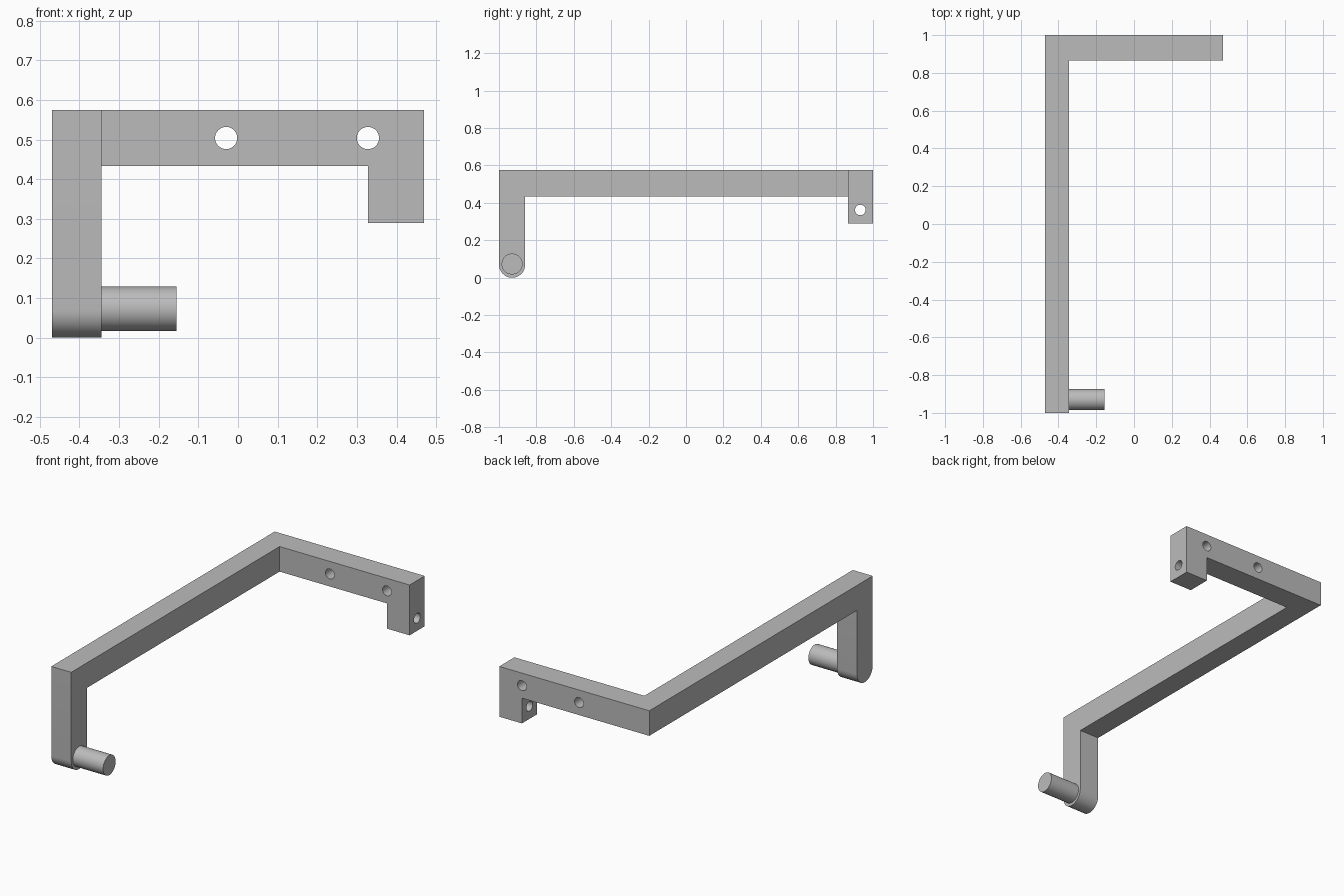
import bpy, bmesh, math
from mathutils import Vector

cube = bpy.data.objects.get("Cube")
if cube:
    bpy.data.objects.remove(cube, do_unlink=True)

grey = bpy.data.materials.new("plain grey")
grey.use_nodes = True
colour = (0.5, 0.5, 0.5, 1)
grey.diffuse_color = colour
grey.node_tree.nodes["Principled BSDF"].inputs["Base Color"].default_value = colour


def extrude_profile(name, points, push):
    """Solid made by sweeping a flat outline along a straight vector."""
    bm = bmesh.new()
    face = bm.faces.new([bm.verts.new(p) for p in points])
    swept = bmesh.ops.extrude_face_region(bm, geom=[face])["geom"]
    verts = [g for g in swept if isinstance(g, bmesh.types.BMVert)]
    bmesh.ops.translate(bm, verts=verts, vec=push)
    bmesh.ops.recalc_face_normals(bm, faces=bm.faces)
    mesh = bpy.data.meshes.new(name)
    bm.to_mesh(mesh)
    bm.free()
    mesh.materials.append(grey)
    obj = bpy.data.objects.new(name, mesh)
    bpy.context.collection.objects.link(obj)
    return obj


def rod(name, start, end, radius, sides=48):
    """Round bar between two points."""
    start, end = Vector(start), Vector(end)
    turn = (end - start).to_track_quat("Z", "Y")
    ring = [start + turn @ Vector((radius * math.cos(a), radius * math.sin(a), 0))
            for a in (math.tau * i / sides for i in range(sides))]
    return extrude_profile(name, ring, end - start)


def select_only(obj):
    bpy.ops.object.select_all(action="DESELECT")
    obj.select_set(True)
    bpy.context.view_layer.objects.active = obj


def combine(obj, other, operation):
    """Apply a boolean and discard the helper."""
    select_only(obj)
    mod = obj.modifiers.new("combine", "BOOLEAN")
    mod.operation, mod.object, mod.solver = operation, other, "EXACT"
    bpy.ops.object.modifier_apply(modifier=mod.name)
    bpy.data.objects.remove(other, do_unlink=True)


LEFT, RIGHT, INNER = 0.47, -0.47, -0.345
TOP, UNDER = 0.575, 0.433
REAR = 0.865
R = 0.07
PIN_Y = -1 + R

# Long arm and front leg with a rounded foot
foot = [(RIGHT, PIN_Y - R * math.cos(a), R - R * math.sin(a))
        for a in (math.pi * i / 24 for i in range(25))]
side = [(1, UNDER), (1, TOP), (-1, TOP)]
outline = [(RIGHT, -1 + 2 * R, UNDER)] + [(RIGHT, y, z) for y, z in side] + foot
frame = extrude_profile("bracket_frame", outline, (INNER - RIGHT, 0, 0))

# Rear bar with its hanging lug
rear = [(RIGHT, UNDER), (RIGHT, TOP), (LEFT, TOP),
        (LEFT, 0.29), (0.328, 0.29), (0.328, UNDER)]
bar = extrude_profile("rear_bar", [(x, REAR, z) for x, z in rear], (0, 1 - REAR, 0))
combine(frame, bar, "UNION")

# Screw holes through the rear bar and the lug
for x in (-0.03, 0.328):
    hole = rod("hole_cutter", (x, REAR - 0.1, 0.504), (x, 1.1, 0.504), 0.028)
    combine(frame, hole, "DIFFERENCE")
lug_hole = rod("hole_cutter", (0.2, 0.932, 0.362), (0.6, 0.932, 0.362), 0.028)
combine(frame, lug_hole, "DIFFERENCE")

# Pin on the inside of the foot
pin = rod("foot_pin", (INNER, PIN_Y, 0.073), (-0.155, PIN_Y, 0.073), 0.056)

for obj in (frame, pin):
    select_only(obj)
    bpy.ops.object.shade_smooth_by_angle(angle=math.radians(30))
